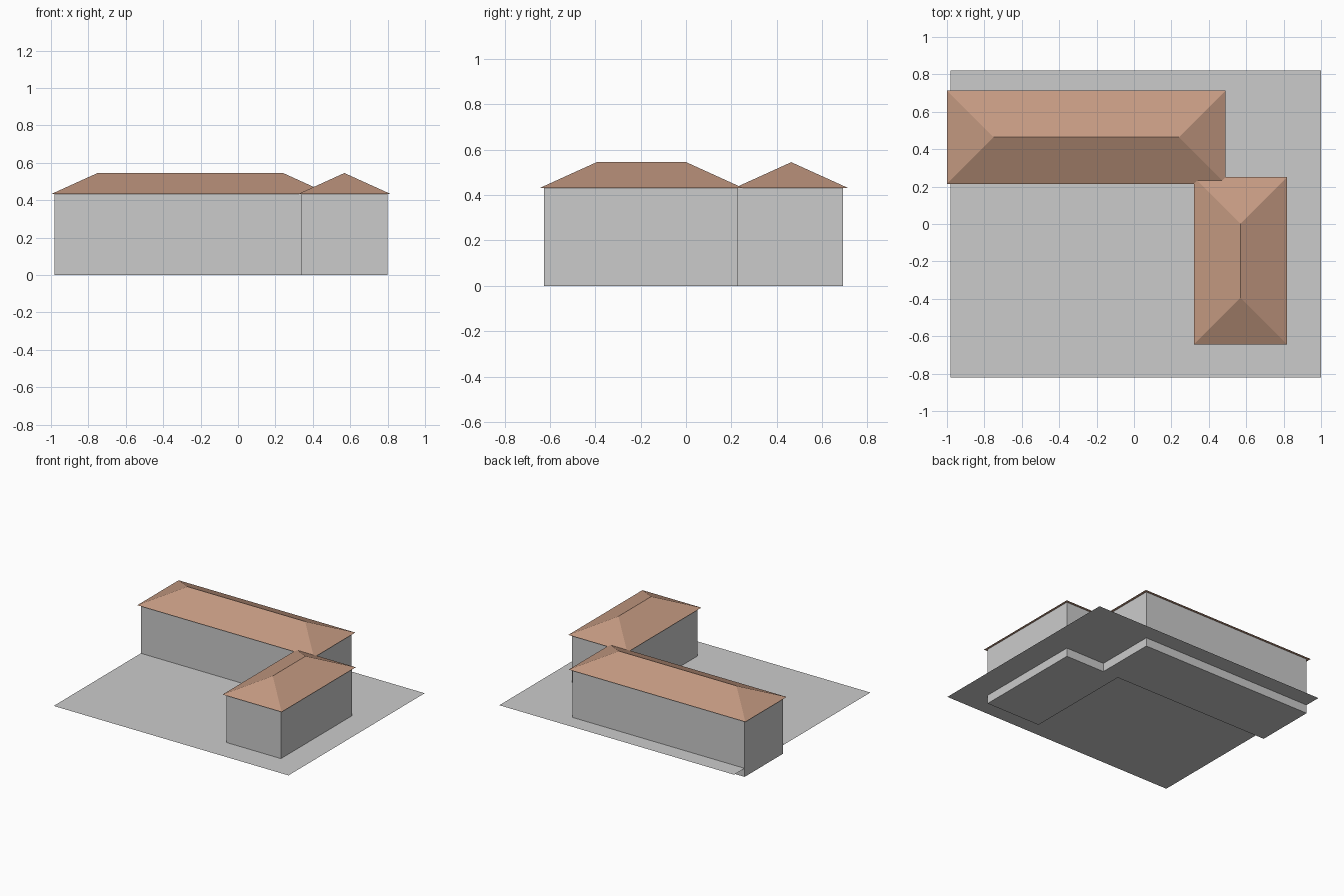
import bpy, bmesh

if "Cube" in bpy.data.objects:
    bpy.data.objects.remove(bpy.data.objects["Cube"])


def material(name, rgb):
    mat = bpy.data.materials.new(name)
    mat.diffuse_color = (*rgb, 1)
    mat.use_nodes = True
    mat.node_tree.nodes["Principled BSDF"].inputs["Base Color"].default_value = mat.diffuse_color
    return mat


def add_object(name, bm, mat=None):
    bmesh.ops.recalc_face_normals(bm, faces=bm.faces)
    mesh = bpy.data.meshes.new(name)
    bm.to_mesh(mesh)
    bm.free()
    obj = bpy.data.objects.new(name, mesh)
    bpy.context.collection.objects.link(obj)
    if mat:
        mesh.materials.append(mat)
    return obj


def polygon(bm, points, z):
    return bm.faces.new([bm.verts.new((x, y, z)) for x, y in points])


def hip_roof(name, x0, x1, y0, y1, mat):
    """Closed hip roof: flat soffit, 45 degree hips in plan, ridge on the long axis."""
    bm = bmesh.new()
    base = polygon(bm, [(x0, y0), (x1, y0), (x1, y1), (x0, y1)], EAVE)
    a, b, c, d = base.verts
    half = min(x1 - x0, y1 - y0) / 2
    r0 = bm.verts.new((x0 + half, y0 + half, RIDGE))
    r1 = bm.verts.new((x1 - half, y1 - half, RIDGE))
    if x1 - x0 > y1 - y0:
        faces = [(a, b, r1, r0), (b, c, r1), (c, d, r0, r1), (d, a, r0)]
    else:
        faces = [(a, b, r0), (b, c, r1, r0), (c, d, r1), (d, a, r0, r1)]
    for f in faces:
        bm.faces.new(f)
    return add_object(name, bm, mat)


EAVE, RIDGE = 0.432, 0.545
tile = material("roof_tile", (0.55, 0.32, 0.22))
paving = material("paving", (0.56, 0.55, 0.54))

# L-shaped wall block, reaching below the ground sheet
bm = bmesh.new()
floor = polygon(bm, [(-0.98, 0.23), (0.34, 0.23), (0.34, -0.625), (0.80, -0.625),
                     (0.80, 0.23), (0.47, 0.23), (0.47, 0.693), (-0.98, 0.693)], 0)
top = bmesh.ops.extrude_face_region(bm, geom=[floor], use_keep_orig=True)["geom"]
bmesh.ops.translate(bm, vec=(0, 0, EAVE),
                    verts=[v for v in top if isinstance(v, bmesh.types.BMVert)])
add_object("walls", bm)

# Two overlapping hip roofs
hip_roof("main_roof", -1.0, 0.49, 0.215, 0.713, tile)
hip_roof("wing_roof", 0.32, 0.818, -0.643, 0.25, tile)

# Flat ground sheet
bm = bmesh.new()
polygon(bm, [(-0.98, -0.82), (1.0, -0.82), (1.0, 0.82), (-0.98, 0.82)], 0.065)
add_object("ground_sheet", bm, paving)
